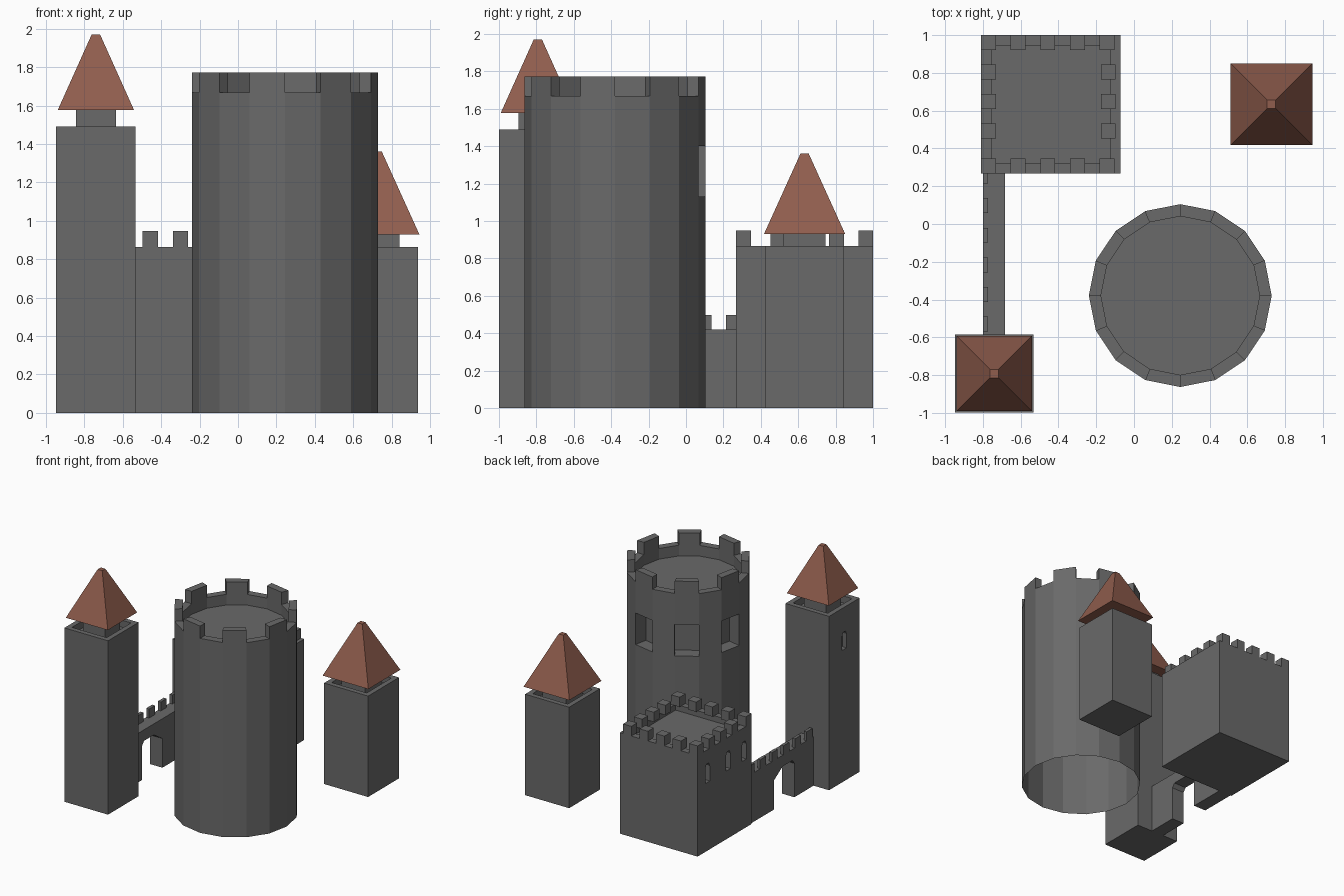
import bpy, bmesh, math
from mathutils import Vector

if "Cube" in bpy.data.objects:
    bpy.data.objects.remove(bpy.data.objects["Cube"])

ROOF = bpy.data.materials.new("roof_red")
ROOF.diffuse_color = (0.28, 0.11, 0.075, 1)
ROOF.use_nodes = True
ROOF.node_tree.nodes["Principled BSDF"].inputs["Base Color"].default_value = ROOF.diffuse_color
STONE = bpy.data.materials.new("dark_stone")
STONE.diffuse_color = (0.143, 0.143, 0.143, 1)
STONE.use_nodes = True
STONE.node_tree.nodes["Principled BSDF"].inputs["Base Color"].default_value = STONE.diffuse_color


def finish(bm, name, mat=STONE):
    bmesh.ops.recalc_face_normals(bm, faces=bm.faces)
    me = bpy.data.meshes.new(name)
    bm.to_mesh(me)
    bm.free()
    ob = bpy.data.objects.new(name, me)
    bpy.context.collection.objects.link(ob)
    me.materials.append(mat)
    return ob


def add_box(bm, x, y, z):
    vs = bmesh.ops.create_cube(bm, size=1)["verts"]
    for v in vs:
        v.co = Vector([lo + (c + 0.5) * (hi - lo) for c, (lo, hi) in zip(v.co, (x, y, z))])
    return vs


def sunk_box(name, x, y, z, rim, depth):
    """Block whose top is a sunken floor inside a rim."""
    bm = bmesh.new()
    add_box(bm, x, y, z)
    bm.normal_update()
    top = max(bm.faces, key=lambda f: f.calc_center_median().z)
    bmesh.ops.inset_region(bm, faces=[top], thickness=rim)
    face = bmesh.ops.extrude_discrete_faces(bm, faces=[top])["faces"][0]
    for v in face.verts:
        v.co.z -= depth
    return finish(bm, name)


def prism(name, pts, x0, x1):
    """Extrude a y/z outline along x."""
    bm = bmesh.new()
    f = bm.faces.new([bm.verts.new((x0, y, z)) for y, z in pts])
    ext = bmesh.ops.extrude_face_region(bm, geom=[f], use_keep_orig=True)["geom"]
    for v in ext:
        if isinstance(v, bmesh.types.BMVert):
            v.co.x = x1
    return finish(bm, name)


def cut_slit(ob, x, y, z0, z1, w=0.03, depth=0.04):
    """Arched slit in a wall facing -x."""
    pts = [(y - w, z0), (y + w, z0), (y + w, z1 - w), (y + w / 2, z1),
           (y - w / 2, z1), (y - w, z1 - w)]
    c = prism("slit_cutter", pts, x - 0.05, x + depth)
    c.hide_render = True
    c.hide_set(True)
    m = ob.modifiers.new("slit", "BOOLEAN")
    m.operation, m.solver, m.object = "DIFFERENCE", "EXACT", c


# Round tower: revolved profile, every second rim face raised, three windows at the back
N, R, RI = 16, 0.484, 0.42
CX, CY = 0.245, -0.379
bm = bmesh.new()
profile = [(R, 0), (R, 1.13), (R, 1.40), (R, 1.667), (RI, 1.667), (RI, 1.575)]
rings = [[bm.verts.new((CX + r * math.cos(2 * math.pi * i / N),
                        CY + r * math.sin(2 * math.pi * i / N), z)) for i in range(N)]
         for r, z in profile]
merlons, windows = [], []
for k in range(len(rings) - 1):
    a, b = rings[k], rings[k + 1]
    for i in range(N):
        j = (i + 1) % N
        f = bm.faces.new((a[i], a[j], b[j], b[i]))
        if k == 3 and i % 2:
            merlons.append(f)
        if k == 1 and i in (3, 5, 7):
            windows.append(f)
bm.faces.new(rings[-1])
bm.normal_update()
for faces, shift in ((merlons, 0.105), (windows, -0.11)):
    normals = [f.normal.copy() for f in faces]
    for f, n in zip(faces, normals):
        new = bmesh.ops.extrude_discrete_faces(bm, faces=[f])["faces"][0]
        for v in new.verts:
            v.co += n * shift
finish(bm, "round_tower")

# Two square towers with neck and pyramid roof
for name, x, y, h, half, rz0, rz1, rhalf in (
        ("tall_tower", -0.74, -0.792, 1.49, 0.207, 1.576, 1.97, 0.199),
        ("short_tower", 0.727, 0.634, 0.865, 0.209, 0.93, 1.36, 0.217)):
    body = sunk_box(name, (x - half, x + half), (y - half, y + half), (0, h), 0.06, 0.06)
    if name == "tall_tower":
        cut_slit(body, x - half, y, 1.13, 1.28)
    nh = rhalf * 0.52
    bm = bmesh.new()
    add_box(bm, (x - nh, x + nh), (y - nh, y + nh), (h - 0.06, rz0))
    finish(bm, name + "_neck")
    bm = bmesh.new()
    for v in add_box(bm, (-rhalf, rhalf), (-rhalf, rhalf), (rz0, rz1)):
        s = 0.022 / rhalf if v.co.z > (rz0 + rz1) / 2 else 1
        v.co = Vector((x + v.co.x * s, y + v.co.y * s, v.co.z))
    finish(bm, name + "_roof", ROOF)

# Square keep with slits on its left side
KX, KY, KZ, W = (-0.81, -0.072), (0.268, 1.0), 0.865, 0.079
keep = sunk_box("keep", KX, KY, (0, KZ), W, 0.05)
for y in (0.865, 0.585, 0.37):
    cut_slit(keep, KX[0], y, 0.585, 0.745)

# Keep battlements: rows front and back, columns left and right
bm = bmesh.new()
spots = [(KX[0] + 0.157 * k, y) for k in range(5) for y in (KY[0], KY[1] - W)]
spots += [(x, KY[1] - W - 0.156 * k) for k in (1, 2, 3) for x in (KX[0], KX[0] + 0.634)]
for x, y in spots:
    add_box(bm, (x, x + W), (y, y + W), (KZ, 0.948))
finish(bm, "keep_battlements")

# Curtain wall with bevelled gateway
prism("curtain_wall", [(-0.585, 0), (-0.325, 0), (-0.325, 0.29), (-0.30, 0.325), (-0.165, 0.325),
                       (-0.05, 0.25), (-0.05, 0), (0.268, 0), (0.268, 0.42), (-0.585, 0.42)],
      -0.80, -0.682)
bm = bmesh.new()
for k in range(6):
    y = 0.215 - 0.157 * k
    add_box(bm, (-0.80, -0.773), (y, min(y + 0.079, KY[0])), (0.42, 0.497))
finish(bm, "wall_battlements")
